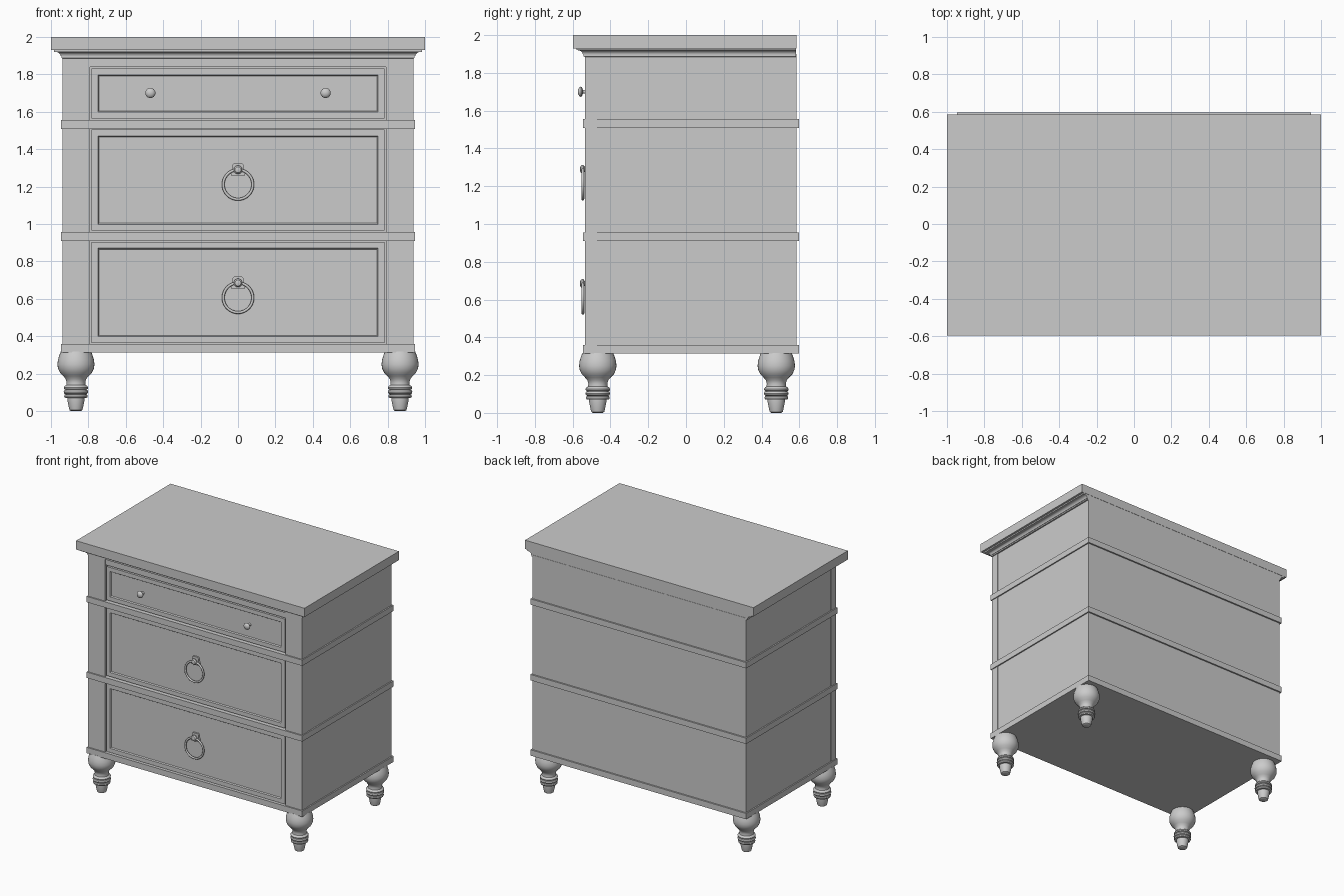
import bpy, bmesh, math
from mathutils import Matrix, Vector

cube = bpy.data.objects.get("Cube")
if cube:
    bpy.data.objects.remove(cube, do_unlink=True)

grey = bpy.data.materials.new("plain_grey")
grey.use_nodes = True
grey.diffuse_color = (0.6, 0.6, 0.6, 1)
grey.node_tree.nodes["Principled BSDF"].inputs["Base Color"].default_value = (0.6, 0.6, 0.6, 1)


def finish(name, bm, smooth=False):
    bmesh.ops.recalc_face_normals(bm, faces=bm.faces[:])
    mesh = bpy.data.meshes.new(name)
    bm.to_mesh(mesh)
    bm.free()
    mesh.materials.append(grey)
    if smooth:
        for p in mesh.polygons:
            p.use_smooth = True
        mesh.set_sharp_from_angle(angle=math.radians(35))
    obj = bpy.data.objects.new(name, mesh)
    bpy.context.collection.objects.link(obj)
    return obj


def box_mesh(x, y, z):
    bm = bmesh.new()
    bmesh.ops.create_cube(bm, size=1)
    for v in bm.verts:
        v.co = [r[0] if c < 0 else r[1] for c, r in zip(v.co, (x, y, z))]
    return bm


def box(name, x, y, z):
    return finish(name, box_mesh(x, y, z))


def loft(bm, rings):
    """Skin closed rings of points and cap both ends."""
    loops = [[bm.verts.new(p) for p in ring] for ring in rings]
    n = len(loops[0])
    for a, b in zip(loops, loops[1:]):
        for i in range(n):
            j = (i + 1) % n
            bm.faces.new((a[i], a[j], b[j], b[i]))
    bm.faces.new(loops[0])
    bm.faces.new(loops[-1])


def lathe(name, profile, matrix, sides=32):
    """Turn a (radius, height) profile about local z."""
    bm = bmesh.new()
    turns = [2 * math.pi * i / sides for i in range(sides)]
    loft(bm, [[matrix @ Vector((r * math.cos(t), r * math.sin(t), h)) for t in turns]
              for r, h in profile])
    return finish(name, bm, True)


FRONT, BACK, HALF = -0.536, 0.585, 0.938

# Cabinet body, corner posts and top rail
box("cabinet_body", (-0.935, 0.935), (-0.505, BACK), (0.33, 1.9))
for side, s in (("right", -1), ("left", 1)):
    box(side + "_front_post", sorted((s * 0.79, s * HALF)), (FRONT, -0.472), (0.33, 1.9))
box("top_rail", (-0.79, 0.79), (-0.53, -0.5), (1.84, 1.9))

# Horizontal bands wrapping the body
for name, z in (("bottom", 0.314), ("middle", 0.91), ("upper", 1.509)):
    box(name + "_band", (-0.945, 0.945), (-0.546, 0.597), (z, z + 0.046))

# Table top and the cove moulding beneath it, flush at the back
box("table_top", (-1, 1), (-0.597, BACK), (1.93, 2))
cove = [(0.0, 1.885), (0.006, 1.887), (0.006, 1.897)]
for i in range(7):
    a = math.pi / 2 * i / 6
    cove.append((0.01 + 0.028 * (1 - math.cos(a)), 1.897 + 0.023 * math.sin(a)))
cove += [(0.045, 1.92), (0.045, 1.932)]
bm = bmesh.new()
loft(bm, [[(-HALF - o, FRONT - o, z), (HALF + o, FRONT - o, z),
           (HALF + o, BACK - 0.002, z), (-HALF - o, BACK - 0.002, z)] for o, z in cove])
finish("cove_moulding", bm, True)

# Drawers with a recessed centre panel
for name, low, high in (("bottom", 0.365, 0.903), ("middle", 0.966, 1.504), ("top", 1.565, 1.83)):
    bm = box_mesh((-0.782, 0.782), (-0.53, -0.49), (low, high))
    bm.normal_update()
    face = min(bm.faces, key=lambda f: f.calc_center_median().y)
    bmesh.ops.inset_region(bm, faces=[face], thickness=0.046)
    bmesh.ops.inset_region(bm, faces=[face], thickness=0.008, depth=-0.009)
    finish(name + "_drawer", bm)


def facing_front(x, y, z):
    return Matrix.Translation((x, y, z)) @ Matrix.Rotation(math.pi / 2, 4, "X")


# Knobs on the top drawer
knob = [(0.012, 0), (0.009, 0.012), (0.01, 0.026), (0.024, 0.031), (0.027, 0.037),
        (0.023, 0.045), (0.013, 0.051), (0.003, 0.053)]
for side, x in (("right", -0.468), ("left", 0.468)):
    lathe(side + "_knob", knob, facing_front(x, -0.52, 1.7), 24)

# Ring pulls: back plate, ball and ring
outline = [(-0.037, -0.03), (0.037, -0.03), (0.037, -0.01), (0.029, 0.004), (0.029, 0.026),
           (0.021, 0.035), (-0.021, 0.035), (-0.029, 0.026), (-0.029, 0.004), (-0.037, -0.01)]
stud = [(0.014, 0), (0.014, 0.016), (0.023, 0.022), (0.023, 0.03), (0.016, 0.038), (0.003, 0.041)]
for name, z in (("bottom", 0.685), ("middle", 1.29)):
    bm = bmesh.new()
    loft(bm, [[(x, y, z + h) for x, h in outline] for y in (-0.518, -0.534)])
    finish(name + "_pull_plate", bm)
    lathe(name + "_pull_stud", stud, facing_front(0, -0.521, z), 24)
    bpy.ops.mesh.primitive_torus_add(major_radius=0.079, minor_radius=0.0075,
                                     major_segments=48, minor_segments=12,
                                     location=(0, -0.546, z - 0.079),
                                     rotation=(math.pi / 2, 0, 0))
    ring = bpy.context.object
    ring.name = name + "_pull_ring"
    ring.data.materials.append(grey)
    bpy.ops.object.shade_smooth()

# Turned feet
foot = [(0.026, 0), (0.034, 0.005), (0.037, 0.015), (0.046, 0.06), (0.046, 0.07),
        (0.06, 0.072), (0.063, 0.08), (0.06, 0.088), (0.055, 0.09), (0.062, 0.094),
        (0.066, 0.103), (0.062, 0.112), (0.055, 0.115), (0.063, 0.118), (0.065, 0.126),
        (0.06, 0.135), (0.052, 0.139), (0.05, 0.155), (0.055, 0.172), (0.068, 0.188),
        (0.085, 0.205), (0.096, 0.228), (0.099, 0.25), (0.096, 0.275), (0.089, 0.298),
        (0.081, 0.318)]
for depth, y in (("front", -0.467), ("back", 0.478)):
    for side, x in (("right", -0.866), ("left", 0.866)):
        lathe(f"{depth}_{side}_foot", foot, Matrix.Translation((x, y, 0)))
